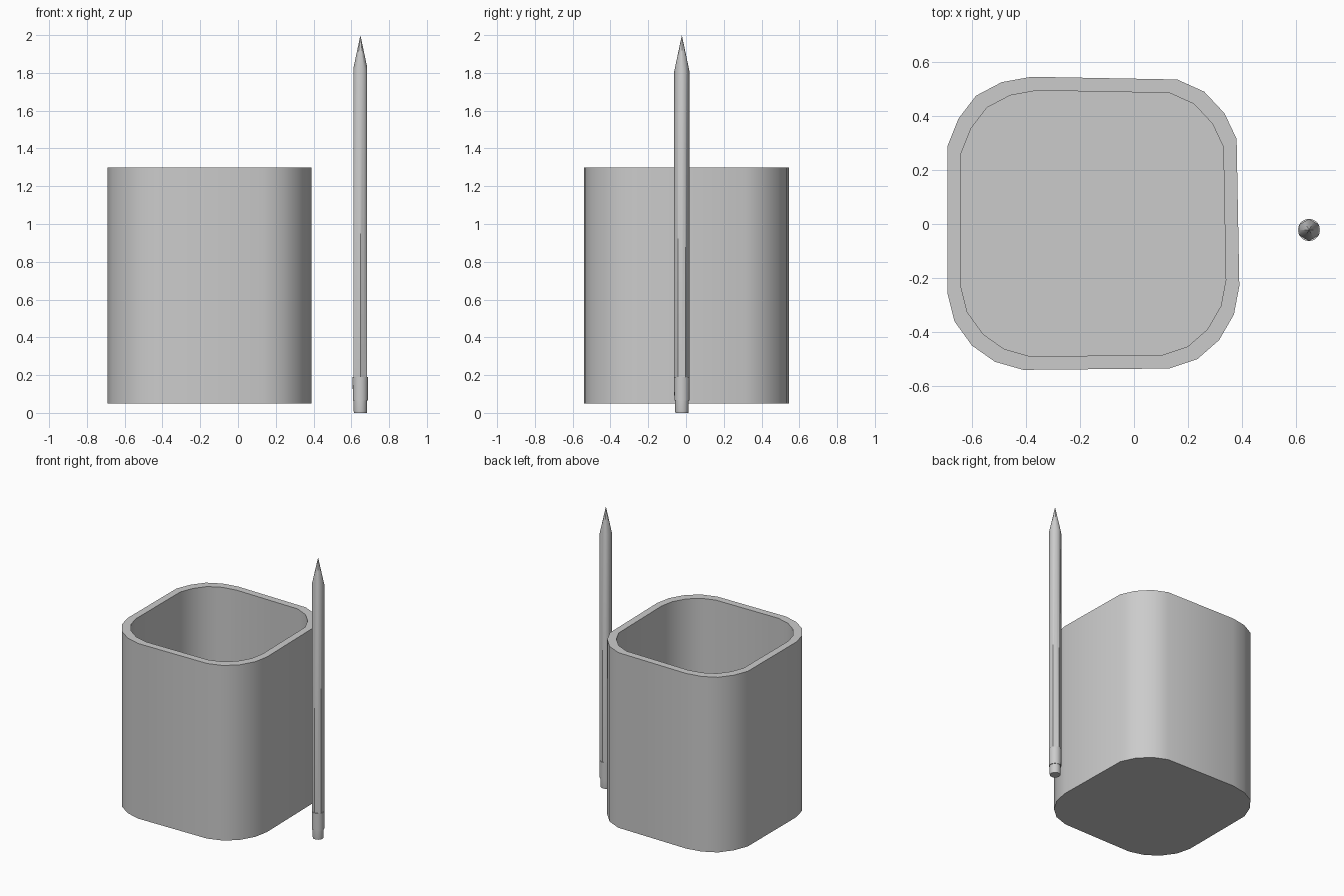
import bpy, bmesh
from math import sin, cos, pi, radians

if "Cube" in bpy.data.objects:
    bpy.data.objects.remove(bpy.data.objects["Cube"])


def loft(name, rings, tip=None):
    """Skin between matching rings of points; cap the start, cap or point the end."""
    bm = bmesh.new()
    loops = [[bm.verts.new(p) for p in ring] for ring in rings]
    n = len(loops[0])
    for a, b in zip(loops, loops[1:]):
        for i in range(n):
            j = (i + 1) % n
            bm.faces.new((a[i], a[j], b[j], b[i]))
    bm.faces.new(loops[0][::-1])
    if tip:
        t = bm.verts.new(tip)
        for i in range(n):
            bm.faces.new((loops[-1][i], loops[-1][(i + 1) % n], t))
    else:
        bm.faces.new(loops[-1])
    bmesh.ops.recalc_face_normals(bm, faces=bm.faces)
    me = bpy.data.meshes.new(name)
    bm.to_mesh(me)
    bm.free()
    ob = bpy.data.objects.new(name, me)
    bpy.context.collection.objects.link(ob)
    bpy.ops.object.select_all(action='DESELECT')
    ob.select_set(True)
    bpy.context.view_layer.objects.active = ob
    bpy.ops.object.shade_smooth_by_angle(angle=radians(30))
    return ob


# Cup: slightly irregular rounded-square outline, hollowed from the rim
CX = -0.15
outline = [(-.38, .545), (.16, .535), (.26, .49), (.335, .41), (.38, .315),
           (.39, -.23), (.37, -.335), (.315, -.43), (.235, -.50), (.13, -.535),
           (-.41, -.54), (-.515, -.51), (-.60, -.45), (-.665, -.36), (-.69, -.26),
           (-.69, .29), (-.65, .39), (-.585, .475), (-.49, .525)]


def cup_ring(scale, z):
    return [(CX + (x - CX) * scale, y * scale, z) for x, y in outline]


INNER = 0.907
loft("pencil_cup", [cup_ring(1, .05), cup_ring(1, 1.30),
                    cup_ring(INNER, 1.30), cup_ring(INNER, .10)])

# Pencil: stands upright beside the cup
PX, PY = 0.648, -0.022


def circle(r, z, n=20):
    return [(PX + r * cos(2 * pi * i / n), PY + r * sin(2 * pi * i / n), z)
            for i in range(n)]


def hexagon(r, z_corner, z_flat):
    """Hexagon with corners on y, plus a midpoint on every side."""
    pts = []
    for i in range(12):
        a = pi / 2 + i * pi / 6
        corner = i % 2 == 0
        rr = r if corner else r * cos(pi / 6)
        pts.append((PX + rr * cos(a), PY + rr * sin(a), z_corner if corner else z_flat))
    return pts


# Hexagonal shaft with the scalloped edge of the sharpened cone
loft("pencil_shaft", [hexagon(.041, .185, .185), hexagon(.041, 1.805, 1.832)],
     tip=(PX, PY, 2.0))
# Metal band and eraser at the bottom
loft("pencil_ferrule", [circle(.040, .065), circle(.041, .19)])
loft("pencil_eraser", [circle(.034, 0), circle(.036, .01), circle(.036, .07)])
